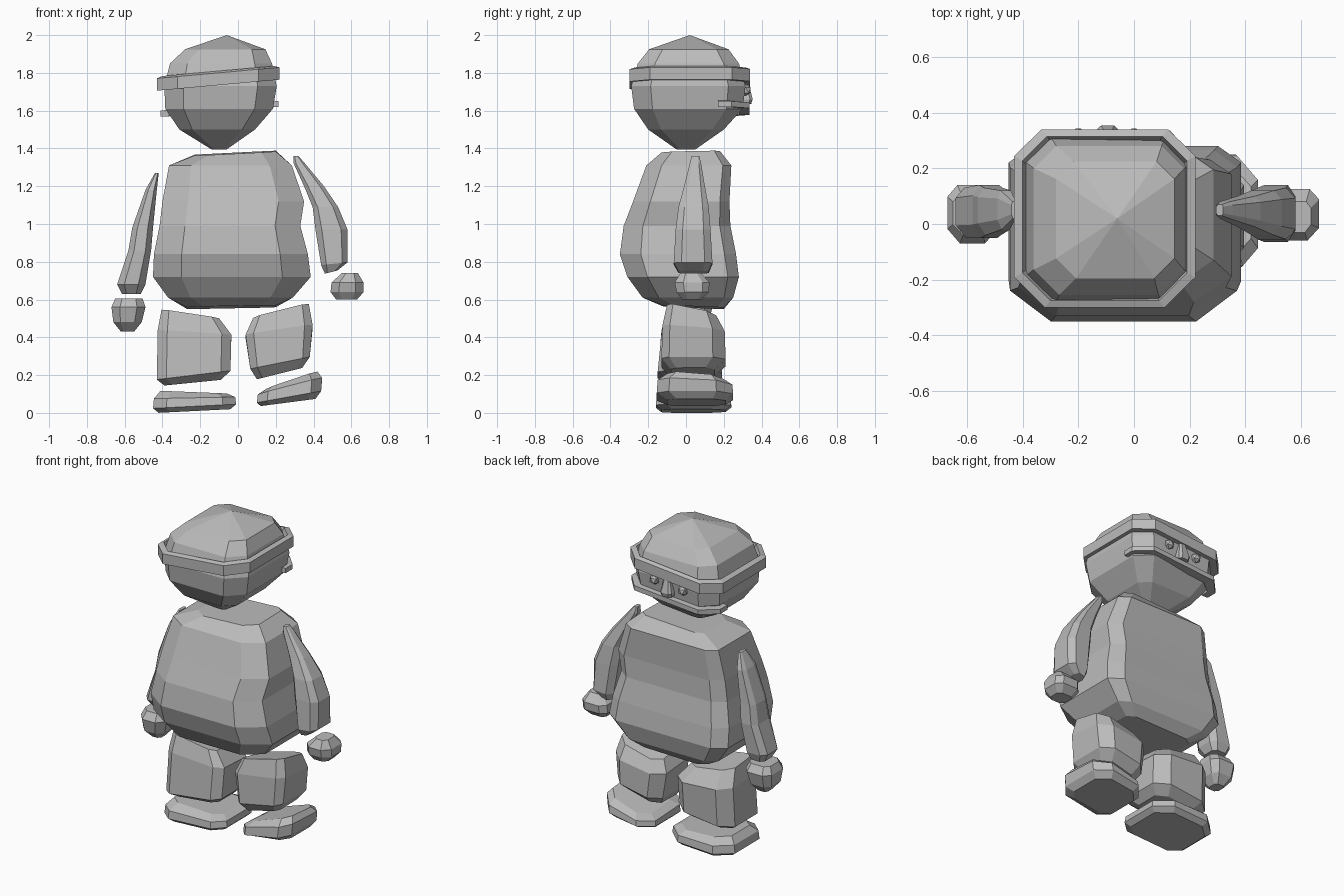
import bpy, bmesh, math
from mathutils import Matrix

grey = bpy.data.materials.new("clay grey")
grey.diffuse_color = (0.5, 0.5, 0.5, 1)


def finish(name, bm):
    bmesh.ops.recalc_face_normals(bm, faces=bm.faces)
    mesh = bpy.data.meshes.new(name)
    bm.to_mesh(mesh)
    bm.free()
    mesh.materials.append(grey)
    obj = bpy.data.objects.new(name, mesh)
    bpy.context.collection.objects.link(obj)
    return obj


def outline(x0, x1, y0, y1, front, back):
    """Rectangle with cut corners; cuts are fractions of its size."""
    w, d = x1 - x0, y1 - y0
    f, b = front, back
    return [(x0 + f * w, y0), (x1 - f * w, y0), (x1, y0 + f * d), (x1, y1 - b * d),
            (x1 - b * w, y1), (x0 + b * w, y1), (x0, y1 - b * d), (x0, y0 + f * d)]


def loft(name, rings, front=0.2, back=0.2, apex=None, hoop=False):
    """Rings are z, x0, x1, y0, y1 and optional slopes of z along x and y."""
    bm = bmesh.new()
    loops = []
    for z, x0, x1, y0, y1, *slope in rings:
        kx, ky = slope or (0, 0)
        cx, cy = (x0 + x1) / 2, (y0 + y1) / 2
        loops.append([bm.verts.new((x, y, z + kx * (x - cx) + ky * (y - cy)))
                      for x, y in outline(x0, x1, y0, y1, front, back)])
    pairs = list(zip(loops, loops[1:]))
    if hoop:
        pairs.append((loops[-1], loops[0]))
    for a, b in pairs:
        for i in range(8):
            j = (i + 1) % 8
            bm.faces.new((a[i], a[j], b[j], b[i]))
    if not hoop:
        bm.faces.new(loops[0][::-1])
        if apex:
            tip = bm.verts.new(apex)
            for i in range(8):
                bm.faces.new((loops[-1][i], loops[-1][(i + 1) % 8], tip))
        else:
            bm.faces.new(loops[-1])
    return finish(name, bm)


# Torso: broad cut corners at the belly, tighter ones at the other side
loft("torso", [
    (0.56, -0.27, 0.20, -0.12, 0.20, 0.02, -0.04),
    (0.61, -0.37, 0.29, -0.23, 0.25),
    (0.72, -0.45, 0.385, -0.31, 0.28),
    (0.84, -0.445, 0.37, -0.35, 0.265),
    (0.99, -0.415, 0.33, -0.33, 0.235),
    (1.12, -0.40, 0.35, -0.28, 0.23),
    (1.31, -0.365, 0.285, -0.21, 0.24),
    (1.375, -0.23, 0.20, -0.13, 0.18, 0.05, 0.02)], 0.18, 0.1)

# Head: faceted, with a low pyramid crown
loft("head", [
    (1.395, -0.14, -0.06, -0.05, 0.05),
    (1.50, -0.31, 0.09, -0.20, 0.20),
    (1.61, -0.385, 0.185, -0.275, 0.30),
    (1.73, -0.39, 0.205, -0.29, 0.315),
    (1.85, -0.36, 0.18, -0.255, 0.28),
    (1.925, -0.28, 0.145, -0.195, 0.225)], 0.17, 0.15, apex=(-0.06, 0.02, 2.0))

# Headband: slanted hoop
loft("headband", [
    (1.735, -0.43, 0.22, -0.30, 0.34, 0.09, 0),
    (1.80, -0.43, 0.22, -0.30, 0.34, 0.09, 0),
    (1.81, -0.40, 0.19, -0.275, 0.315, 0.09, 0),
    (1.735, -0.38, 0.17, -0.25, 0.29, 0.09, 0)], 0.17, 0.15, hoop=True)

# Mouth: strip bent around the face
bm = bmesh.new()
outer = [(0.215, 0.17), (0.215, 0.24), (0.13, 0.335), (-0.32, 0.335), (-0.41, 0.24), (-0.41, 0.17)]
inner = [(0.17, 0.17), (0.17, 0.22), (0.10, 0.28), (-0.29, 0.28), (-0.365, 0.22), (-0.365, 0.17)]
sections = []
for (ox, oy), (ix, iy) in zip(outer, inner):
    z = 1.595 + 0.08 * (ox + 0.1)
    sections.append([bm.verts.new(p) for p in
                     ((ox, oy, z), (ox, oy, z + 0.03), (ix, iy, z + 0.035), (ix, iy, z))])
for a, b in zip(sections, sections[1:]):
    for i in range(4):
        j = (i + 1) % 4
        bm.faces.new((a[i], a[j], b[j], b[i]))
bm.faces.new(sections[0])
bm.faces.new(sections[-1][::-1])
finish("mouth", bm)

# Eyes: small faceted beads either side of the nose
for side, x in (("left", -0.2), ("right", 0.0)):
    bm = bmesh.new()
    bmesh.ops.create_icosphere(bm, subdivisions=1, radius=0.032,
                               matrix=Matrix.Translation((x, 0.315, 1.70 + 0.09 * (x + 0.1))))
    finish(side + "_eye", bm)

# Nose: wedge that widens downwards
loft("nose", [
    (1.635, -0.13, -0.06, 0.28, 0.345),
    (1.66, -0.135, -0.055, 0.28, 0.353),
    (1.75, -0.11, -0.075, 0.28, 0.33)], 0.1, 0.2)

# Arms
loft("left_arm", [
    (0.63, -0.615, -0.515, -0.01, 0.11),
    (0.68, -0.64, -0.49, -0.05, 0.13),
    (0.86, -0.58, -0.46, -0.05, 0.14),
    (0.98, -0.56, -0.45, -0.04, 0.13),
    (1.18, -0.49, -0.43, -0.02, 0.12),
    (1.27, -0.44, -0.42, 0.02, 0.08)], 0.25, 0.2)
loft("right_arm", [
    (0.745, 0.46, 0.525, -0.04, 0.12, 0.25, 0),
    (0.79, 0.44, 0.58, -0.065, 0.14, 0.1, 0),
    (0.97, 0.41, 0.58, -0.055, 0.13),
    (1.09, 0.395, 0.53, -0.04, 0.12),
    (1.20, 0.35, 0.455, -0.01, 0.10),
    (1.32, 0.295, 0.355, 0.02, 0.08),
    (1.36, 0.295, 0.32, 0.03, 0.07)], 0.2, 0.2)

# Hands
loft("left_hand", [
    (0.43, -0.62, -0.55, 0.0, 0.08),
    (0.48, -0.66, -0.51, -0.05, 0.12),
    (0.56, -0.67, -0.49, -0.07, 0.14),
    (0.605, -0.65, -0.505, -0.04, 0.11)], 0.25, 0.2)
loft("right_hand", [
    (0.60, 0.52, 0.63, -0.02, 0.08),
    (0.64, 0.49, 0.665, -0.05, 0.12),
    (0.69, 0.495, 0.665, -0.06, 0.125),
    (0.74, 0.55, 0.635, -0.03, 0.08)], 0.25, 0.2)

# Legs: blocks with slanted tops and bottoms
loft("left_leg", [
    (0.16, -0.39, -0.09, -0.09, 0.13, 0.1, 0),
    (0.20, -0.43, -0.04, -0.15, 0.19, 0.12, 0),
    (0.42, -0.425, -0.035, -0.13, 0.20, -0.06, -0.05),
    (0.515, -0.405, -0.10, -0.10, 0.13, -0.15, -0.1)], 0.13, 0.2)
loft("right_leg", [
    (0.21, 0.10, 0.34, -0.08, 0.15, 0.25, 0.02),
    (0.265, 0.065, 0.38, -0.13, 0.21, 0.2, 0),
    (0.43, 0.04, 0.395, -0.125, 0.205, 0.15, -0.08),
    (0.52, 0.08, 0.375, -0.10, 0.16, 0.25, -0.2)], 0.12, 0.2)

# Shoes
loft("left_shoe", [
    (0.01, -0.42, -0.04, -0.13, 0.21, 0.05, 0),
    (0.035, -0.45, -0.01, -0.16, 0.24, 0.05, 0),
    (0.08, -0.445, -0.015, -0.155, 0.235, 0.02, 0),
    (0.11, -0.41, -0.06, -0.10, 0.19, -0.04, 0)], 0.16, 0.22)
loft("right_shoe", [
    (0.055, 0.12, 0.41, -0.10, 0.21, 0.13, 0),
    (0.085, 0.10, 0.44, -0.155, 0.25, 0.18, 0),
    (0.135, 0.105, 0.445, -0.15, 0.245, 0.26, -0.05),
    (0.165, 0.15, 0.42, -0.10, 0.20, 0.34, -0.08)], 0.16, 0.22)
